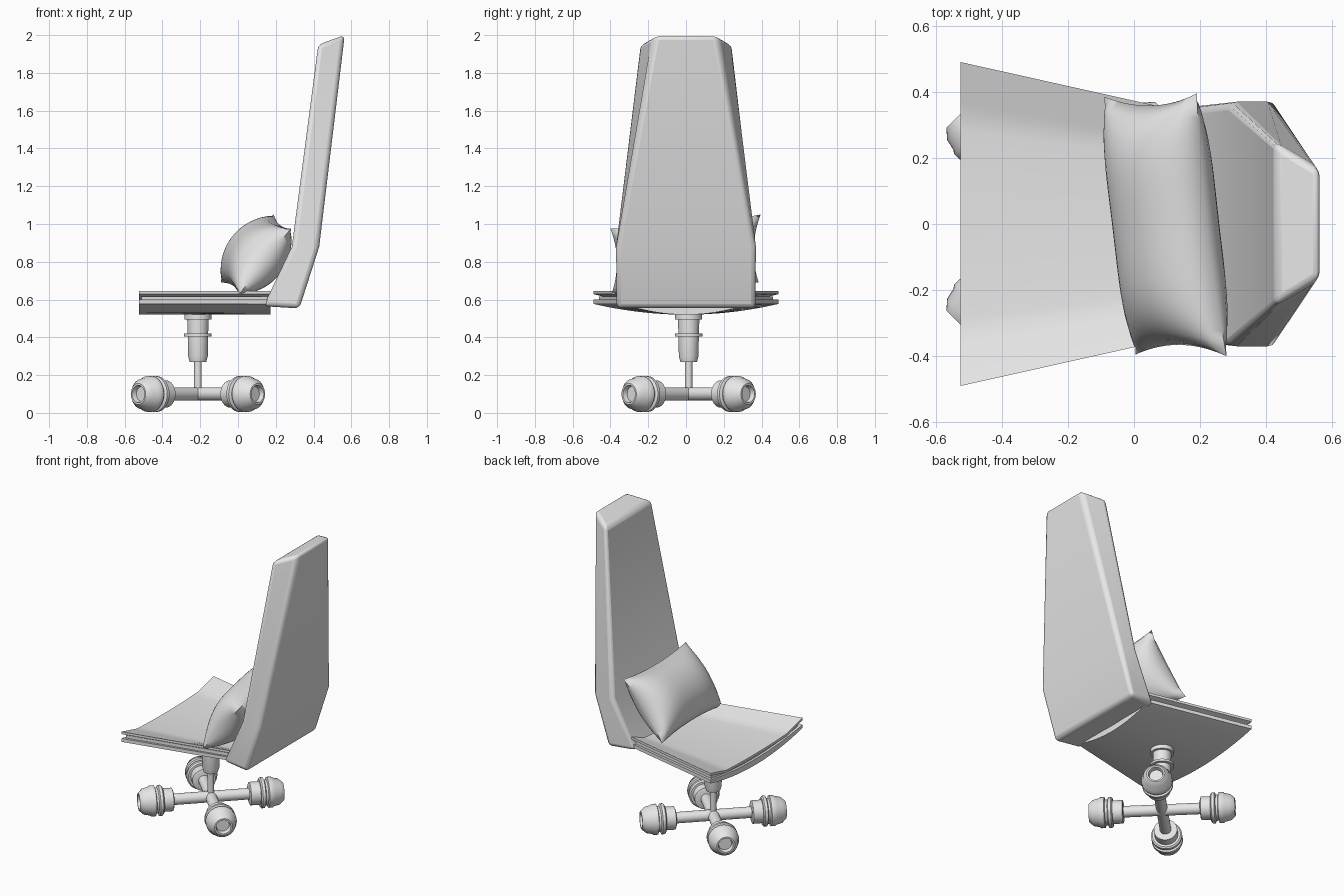
import bpy, bmesh, math
from mathutils import Vector, Matrix

if "Cube" in bpy.data.objects:
    bpy.data.objects.remove(bpy.data.objects["Cube"])

grey = bpy.data.materials.new("light_grey")
grey.use_nodes = True
COLOUR = (0.8, 0.8, 0.8, 1)
grey.diffuse_color = COLOUR
grey.node_tree.nodes["Principled BSDF"].inputs["Base Color"].default_value = COLOUR


def finish(name, bm, bevel=0.0, angle=35):
    bmesh.ops.remove_doubles(bm, verts=bm.verts, dist=1e-5)
    bmesh.ops.recalc_face_normals(bm, faces=bm.faces)
    mesh = bpy.data.meshes.new(name)
    bm.to_mesh(mesh)
    bm.free()
    mesh.materials.append(grey)
    ob = bpy.data.objects.new(name, mesh)
    bpy.context.collection.objects.link(ob)
    if bevel:
        mod = ob.modifiers.new("rounded_edges", "BEVEL")
        mod.width, mod.segments = bevel, 3
        mod.limit_method, mod.angle_limit = "ANGLE", math.radians(30)
    bpy.ops.object.select_all(action="DESELECT")
    ob.select_set(True)
    bpy.context.view_layer.objects.active = ob
    bpy.ops.object.shade_smooth_by_angle(angle=math.radians(angle))
    return ob


def loft(name, rings, **kw):
    """Skin a list of equal-length closed rings and cap both ends."""
    bm = bmesh.new()
    loops = [[bm.verts.new(p) for p in ring] for ring in rings]
    for a, b in zip(loops, loops[1:]):
        for i in range(len(a)):
            j = (i + 1) % len(a)
            bm.faces.new((a[i], a[j], b[j], b[i]))
    bm.faces.new(loops[0])
    bm.faces.new(loops[-1])
    return finish(name, bm, **kw)


def lathe(name, profile, matrix, sides=32):
    """Turn (distance, radius) pairs around the local z axis."""
    rings = []
    for d, r in profile:
        turn = [2 * math.pi * i / sides for i in range(sides)]
        rings.append([matrix @ Vector((r * math.cos(t), r * math.sin(t), d)) for t in turn])
    return loft(name, rings)


# Backrest: front and rear edge of each level as (x, half width, z)
levels = [((0.135, 0.35, 0.565), (0.325, 0.37, 0.553)),
          ((0.285, 0.37, 0.88), (0.43, 0.37, 0.88)),
          ((0.425, 0.25, 1.95), (0.565, 0.165, 2.0))]
loft("backrest", [[(f[0], -f[1], f[2]), (r[0], -r[1], r[2]),
                   (r[0], r[1], r[2]), (f[0], f[1], f[2])] for f, r in levels],
     bevel=0.025, angle=30)


# Seat layers: dished cross-sections, narrower towards the back
def seat_layer(name, top, bottom, x0, x1, inset, angle):
    n = 24
    rings = []
    for x in (x0, x1):
        half = 0.49 - 0.223 * (x + 0.525) - inset
        us = [-1 + 2 * i / n for i in range(n + 1)]
        rings.append([(x, u * half, top(abs(u))) for u in us]
                     + [(x, u * half, bottom(abs(u))) for u in reversed(us)])
    return loft(name, rings, angle=angle)


def dish(u):
    # gentle middle with steeper wings
    return 0.595 + 0.008 * min(u / 0.66, 1) ** 2 + 0.042 * max(0, (u - 0.66) / 0.34)


seat_layer("seat_top", dish, lambda u: dish(u) - 0.016, -0.525, 0.172, 0, 20)
seat_layer("seat_core", lambda u: 0.575 + 0.04 * u * u, lambda u: 0.55 + 0.04 * u * u,
           -0.51, 0.16, 0.025, 35)
seat_layer("seat_shell", lambda u: 0.56 + 0.04 * u * u, lambda u: 0.52 + 0.057 * u * u,
           -0.525, 0.172, 0, 35)

# Pillow: pinched, bulging grid leaning on the backrest
corners = [Vector((-0.09, 0.385, 0.69)), Vector((0.005, -0.395, 0.625)),
           Vector((0.19, 0.395, 1.05)), Vector((0.28, -0.40, 0.975))]
normal = Vector((-0.79, -0.09, 0.61)).normalized()
NU, NV = 32, 20
bm = bmesh.new()
for side in (1, -1):
    grid = []
    for i in range(NU + 1):
        row = []
        for j in range(NV + 1):
            u, v = 2 * i / NU - 1, 2 * j / NV - 1
            pu = u * (1 - 0.08 * (1 - v * v))
            pv = v * (1 - 0.10 * (1 - u * u))
            s, t = (pu + 1) / 2, (pv + 1) / 2
            p = corners[0].lerp(corners[1], s).lerp(corners[2].lerp(corners[3], s), t)
            puff = max(0, (1 - u ** 4) * (1 - v * v)) ** 0.6
            row.append(bm.verts.new(p + normal * side * 0.14 * puff))
        grid.append(row)
    for i in range(NU):
        for j in range(NV):
            bm.faces.new((grid[i][j], grid[i + 1][j], grid[i + 1][j + 1], grid[i][j + 1]))
finish("pillow", bm, angle=60)

# Column under the seat
base = Matrix.Translation((-0.212, 0.014, 0))
lathe("column", [(0.10, 0.02), (0.27, 0.02), (0.27, 0.044), (0.30, 0.052), (0.405, 0.054),
                 (0.405, 0.073), (0.42, 0.073), (0.42, 0.054), (0.495, 0.057),
                 (0.495, 0.072), (0.545, 0.072)], base)

# Four diagonal arms with ribbed wheels
wheel = [(0.235, 0.06), (0.24, 0.072), (0.30, 0.072), (0.30, 0.086), (0.308, 0.095),
         (0.325, 0.095), (0.332, 0.08), (0.345, 0.08), (0.35, 0.095), (0.375, 0.095),
         (0.385, 0.088), (0.42, 0.08), (0.447, 0.056), (0.447, 0.046), (0.42, 0.04)]
for k in range(4):
    aim = (base @ Matrix.Translation((0, 0, 0.1))
           @ Matrix.Rotation(math.radians(45 + 90 * k), 4, "Z")
           @ Matrix.Rotation(math.radians(90), 4, "Y"))
    lathe(f"arm_{k + 1}", [(0, 0.035), (0.25, 0.035)], aim, 24)
    lathe(f"wheel_{k + 1}", wheel, aim)
